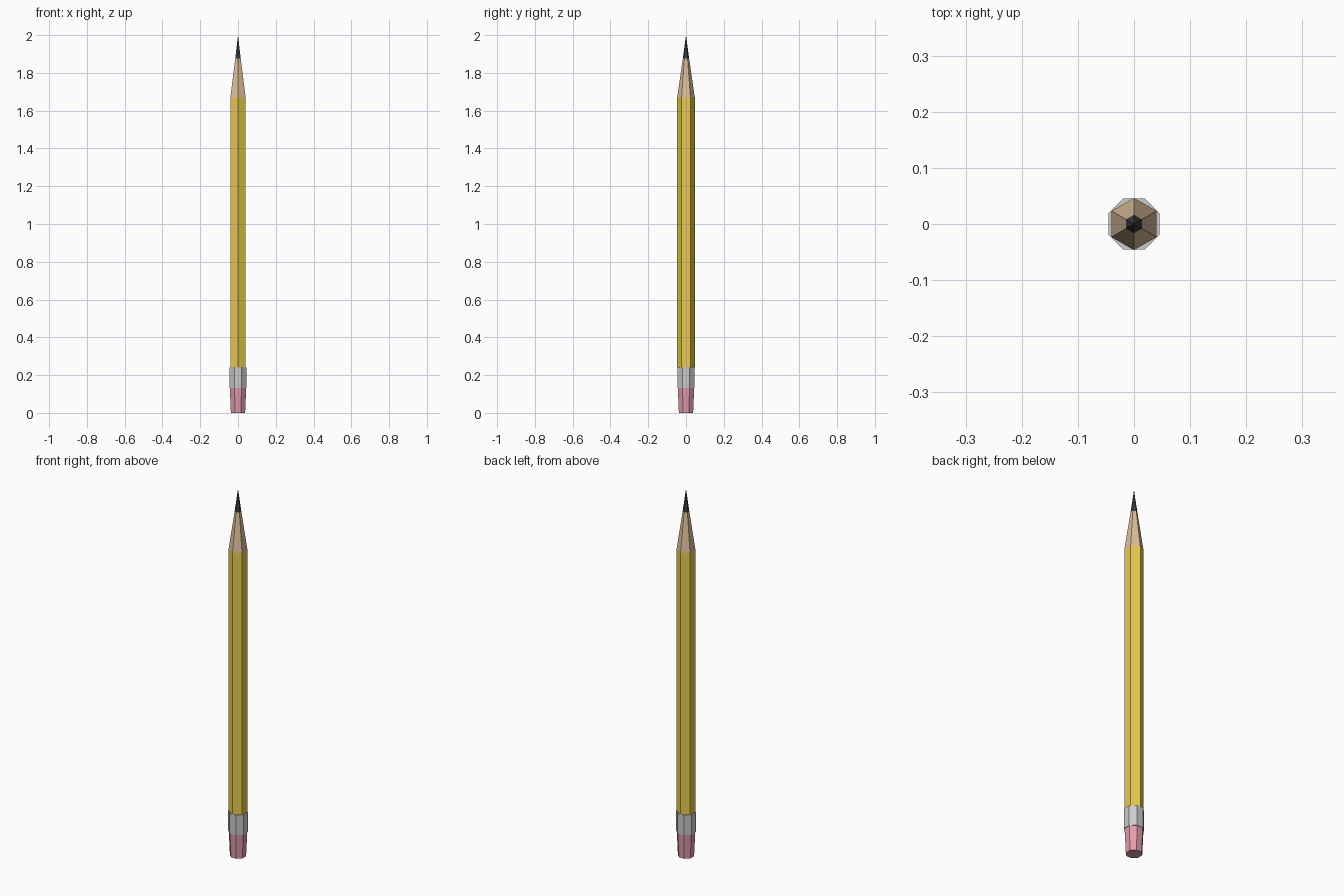
import bpy, math

if "Cube" in bpy.data.objects:
    bpy.data.objects.remove(bpy.data.objects["Cube"])


def material(name, rgb):
    m = bpy.data.materials.new(name)
    m.diffuse_color = (*rgb, 1)
    m.use_nodes = True
    m.node_tree.nodes["Principled BSDF"].inputs["Base Color"].default_value = m.diffuse_color
    return m


def section(name, sides, r_low, r_high, z_low, z_high, turn, mat=None):
    """Flat-shaded prism or taper; first corner sits at angle `turn`."""
    verts, faces = [], []
    for r, z in ((r_low, z_low), (r_high, z_high)):
        for i in range(sides if r > 0 else 1):
            a = turn + math.tau * i / sides
            verts.append((r * math.cos(a), r * math.sin(a), z))
    faces.append(tuple(reversed(range(sides))))
    for i in range(sides):
        j = (i + 1) % sides
        if r_high > 0:
            faces.append((i, j, sides + j, sides + i))
        else:
            faces.append((i, j, sides))
    if r_high > 0:
        faces.append(tuple(range(sides, 2 * sides)))
    mesh = bpy.data.meshes.new(name)
    mesh.from_pydata(verts, [], faces)
    ob = bpy.data.objects.new(name, mesh)
    bpy.context.collection.objects.link(ob)
    if mat:
        mesh.materials.append(mat)
    return ob


yellow = material("yellow_paint", (0.80, 0.60, 0.08))
wood = material("bare_wood", (0.72, 0.52, 0.33))
graphite = material("graphite", (0.05, 0.05, 0.06))
pink = material("pink_rubber", (0.75, 0.33, 0.40))

HEX, OCT = math.pi / 6, math.pi / 8

# eraser and metal band, eight sided
section("eraser", 8, 0.041, 0.047, 0.0, 0.132, OCT, pink)
section("ferrule", 8, 0.0495, 0.0495, 0.132, 0.241, OCT)

# six-sided barrel, sharpened cone and lead point
section("barrel", 6, 0.0465, 0.0465, 0.241, 1.67, HEX, yellow)
section("sharpened_wood", 6, 0.0465, 0.0165, 1.67, 1.877, HEX, wood)
section("lead_point", 6, 0.0165, 0.0, 1.877, 2.0, HEX, graphite)
